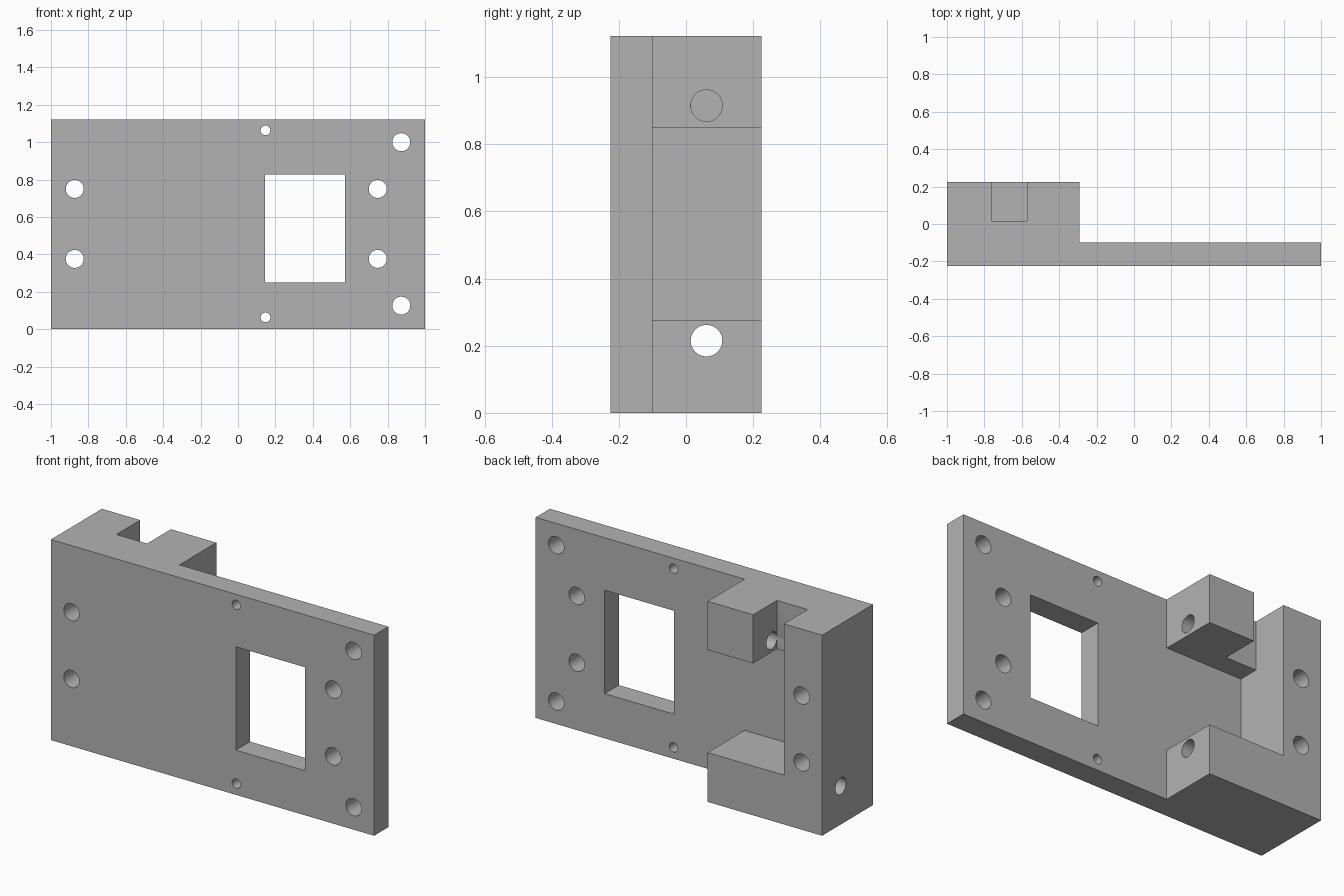
import bpy
import bmesh
from math import pi
from mathutils import Matrix, Vector

if "Cube" in bpy.data.objects:
    bpy.data.objects.remove(bpy.data.objects["Cube"], do_unlink=True)

grey = bpy.data.materials.new("light grey")
grey.use_nodes = True
grey.diffuse_color = (0.45, 0.45, 0.45, 1)
grey.node_tree.nodes["Principled BSDF"].inputs["Base Color"].default_value = grey.diffuse_color

HEIGHT = 1.122
FRONT, PLATE_BACK, BACK = -0.225, -0.1, 0.225
ARM_END, COLUMN_END = -0.292, -0.763
ARM_LOW, ARM_HIGH = 0.276, 0.85


def make_object(name, bm):
    bmesh.ops.recalc_face_normals(bm, faces=bm.faces)
    mesh = bpy.data.meshes.new(name)
    bm.to_mesh(mesh)
    bm.free()
    mesh.materials.append(grey)
    obj = bpy.data.objects.new(name, mesh)
    bpy.context.collection.objects.link(obj)
    return obj


def cut(name, bm):
    """Subtract a shape from the bracket."""
    cutter = make_object(name, bm)
    cutter.hide_render = True
    cutter.hide_viewport = True
    mod = bracket.modifiers.new(name, "BOOLEAN")
    mod.operation = "DIFFERENCE"
    mod.solver = "EXACT"
    mod.object = cutter
    return cutter


def cut_box(name, low, high):
    low, high = Vector(low), Vector(high)
    bm = bmesh.new()
    bmesh.ops.create_cube(bm, size=1, matrix=Matrix.Translation((low + high) / 2)
                          @ Matrix.Diagonal((*(high - low), 1)))
    return cut(name, bm)


def cut_hole(name, centre, radius, length, axis):
    bm = bmesh.new()
    turn = Matrix.Rotation(pi / 2, 4, "X" if axis == "y" else "Y")
    bmesh.ops.create_cone(bm, cap_ends=True, segments=48, radius1=radius, radius2=radius,
                          depth=length, matrix=Matrix.Translation(centre) @ turn)
    return cut(name, bm)


# Bracket: L-shaped plan extruded upwards
bm = bmesh.new()
plan = [(-1, FRONT), (1, FRONT), (1, PLATE_BACK), (ARM_END, PLATE_BACK), (ARM_END, BACK), (-1, BACK)]
base = bm.faces.new([bm.verts.new((x, y, 0)) for x, y in plan])
top = bmesh.ops.extrude_face_region(bm, geom=[base])["geom"]
bmesh.ops.translate(bm, vec=(0, 0, HEIGHT), verts=[v for v in top if isinstance(v, bmesh.types.BMVert)])
bracket = make_object("mounting_bracket", bm)

# Pocket between the arms, slot in the upper arm, window in the plate
cutters = [
    cut_box("arm_pocket", (COLUMN_END, PLATE_BACK, ARM_LOW), (0, 0.5, ARM_HIGH)),
    cut_box("upper_arm_slot", (COLUMN_END, 0.015, ARM_HIGH - 0.1), (-0.573, 0.5, 1.3)),
    cut_box("plate_window", (0.145, -0.5, 0.25), (0.573, 0.5, 0.828)),
]

# Holes from front to back, in pairs about mid height
for name, x, offset, radius in [("column_hole", -0.873, 0.187, 0.048),
                                ("inner_plate_hole", 0.747, 0.187, 0.048),
                                ("corner_hole", 0.873, 0.437, 0.048),
                                ("small_hole", 0.147, 0.5, 0.026)]:
    for side in (-1, 1):
        cutters.append(cut_hole(name, (x, 0, HEIGHT / 2 + 0.002 + side * offset), radius, 1, "y"))

# Cross holes: the lower passes right through, the upper ends in the slot
cutters.append(cut_hole("lower_cross_hole", (-0.65, 0.061, 0.215), 0.047, 1, "x"))
cutters.append(cut_hole("upper_cross_hole", (-0.4, 0.061, 0.915), 0.047, 0.5, "x"))

# Apply the cuts and discard the cutters
bpy.context.view_layer.objects.active = bracket
bracket.select_set(True)
for mod in list(bracket.modifiers):
    bpy.ops.object.modifier_apply(modifier=mod.name)
for cutter in cutters:
    bpy.data.objects.remove(cutter, do_unlink=True)
bpy.ops.object.shade_smooth_by_angle(angle=pi / 6)
